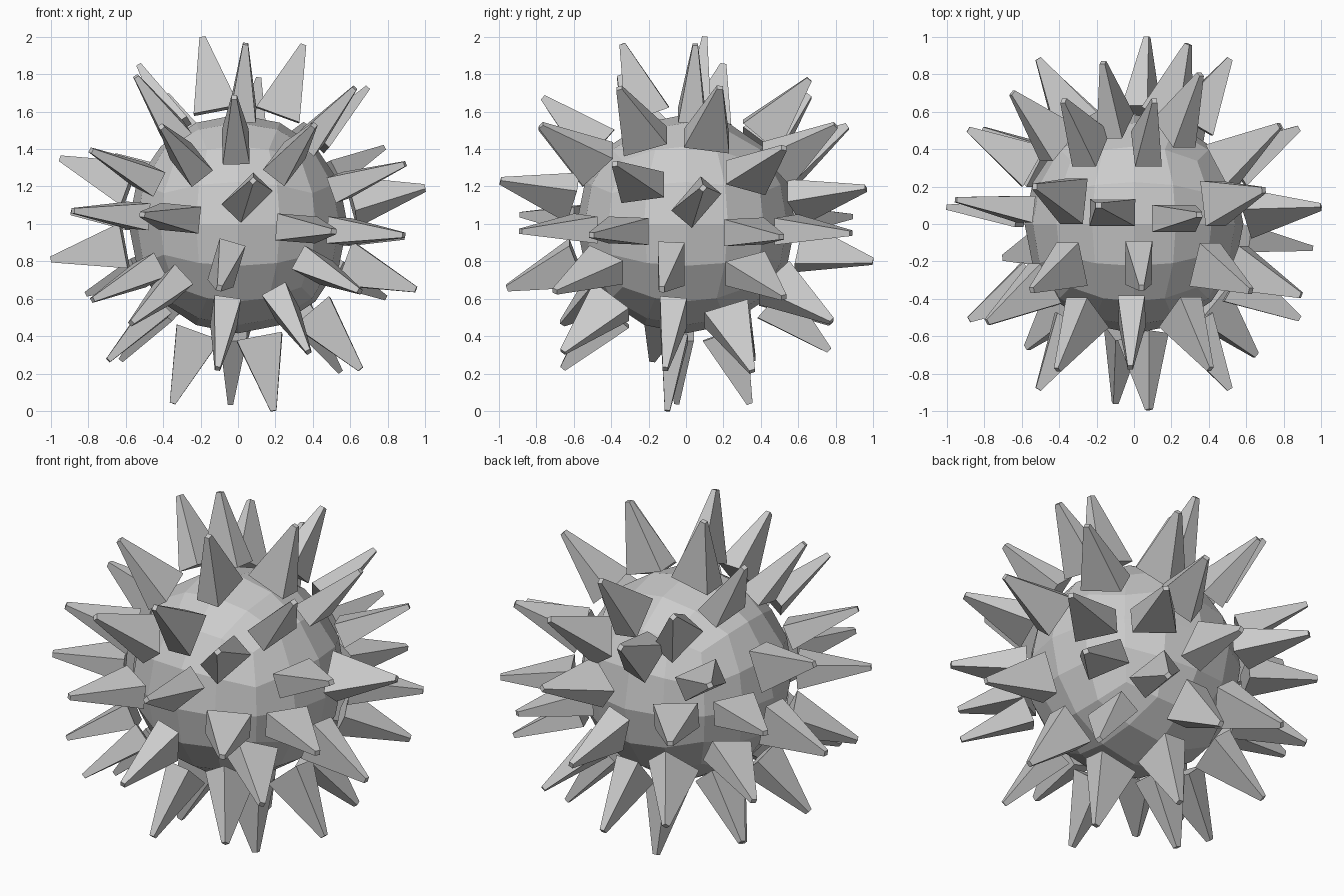
import bpy, bmesh, math
from mathutils import Vector, Matrix

if "Cube" in bpy.data.objects:
    bpy.data.objects.remove(bpy.data.objects["Cube"])

CENTRE = Vector((0, 0, 1))
BODY_R, BASE_R, TIP_R = 0.585, 0.62, 1.022

grey = bpy.data.materials.new("plain grey")
grey.diffuse_color = (0.6, 0.6, 0.6, 1)
grey.use_nodes = True
grey.node_tree.nodes["Principled BSDF"].inputs["Base Color"].default_value = grey.diffuse_color


def add_object(name, bm):
    bmesh.ops.recalc_face_normals(bm, faces=bm.faces)
    mesh = bpy.data.meshes.new(name)
    bm.to_mesh(mesh)
    bm.free()
    mesh.materials.append(grey)
    obj = bpy.data.objects.new(name, mesh)
    bpy.context.collection.objects.link(obj)
    return obj


# Faceted ball: a subdivided cube pushed out to a sphere
bm = bmesh.new()
bmesh.ops.create_cube(bm, size=2)
bmesh.ops.subdivide_edges(bm, edges=bm.edges[:], cuts=3, use_grid_fill=True)
for v in bm.verts:
    p = Vector([math.tan(c * math.pi / 4) for c in v.co])
    v.co = CENTRE + p.normalized() * BODY_R
add_object("ball", bm)

# Spike directions that come in opposite pairs
paired = [
    (-.19, .10, 1.0), (.04, -.34, .96), (.35, .05, .96), (-.54, -.35, .78),
    (-.02, -.77, .68), (.11, .665, .78), (.69, .18, .725), (.61, -.35, .71),
    (-.41, -.78, .52), (.41, -.78, .53), (-.38, .665, .69), (.785, .53, .41),
    (-.95, .13, .35), (-.78, -.52, .39), (-.88, -.51, .07), (-.51, -.88, .05),
    (.51, -.88, -.04), (-.65, .70, .36), (.885, -.505, -.06),
]
# Spike directions without an opposite
single = [
    (-.53, .20, .85), (.65, -.11, -.77), (.89, -.38, .32), (-.80, .50, -.37),
    (.35, .79, .52), (-.165, .86, .52), (.08, -.99, .23), (-.10, -.95, -.34),
    (-.57, -.66, -.53), (.99, .09, .19), (-1.0, .09, -.19), (.29, .96, .19),
    (.07, 1.0, -.20),
]


def add_spike(bm, direction):
    d = Vector(direction).normalized()
    # broad side runs towards the front/back poles, except round the middle belt
    narrow = Vector((0, 1, 0)).cross(d).normalized()
    broad = d.cross(narrow)
    if abs(d.y) < 0.15:
        narrow, broad = broad, -narrow
    if d.x > 0.9 and d.z > 0 or d.y < -0.96:  # the two slanted ones
        turn = Matrix.Rotation(math.radians(-40 if d.x > 0.9 else -25), 3, d)
        narrow, broad = turn @ narrow, turn @ broad
    rings = []
    for r, b, n in ((BASE_R, .123, .072), (TIP_R, .016, .014)):
        rings.append([bm.verts.new(CENTRE + d * r + broad * b * i + narrow * n * j)
                      for i, j in ((-1, -1), (1, -1), (1, 1), (-1, 1))])
    low, high = rings
    bm.faces.new(low[::-1])
    bm.faces.new(high)
    for k in range(4):
        m = (k + 1) % 4
        bm.faces.new((low[k], low[m], high[m], high[k]))


# Floating tapered spikes all round the ball
bm = bmesh.new()
for p in paired:
    add_spike(bm, p)
    add_spike(bm, -Vector(p))
for p in single:
    add_spike(bm, p)
add_object("spikes", bm)
